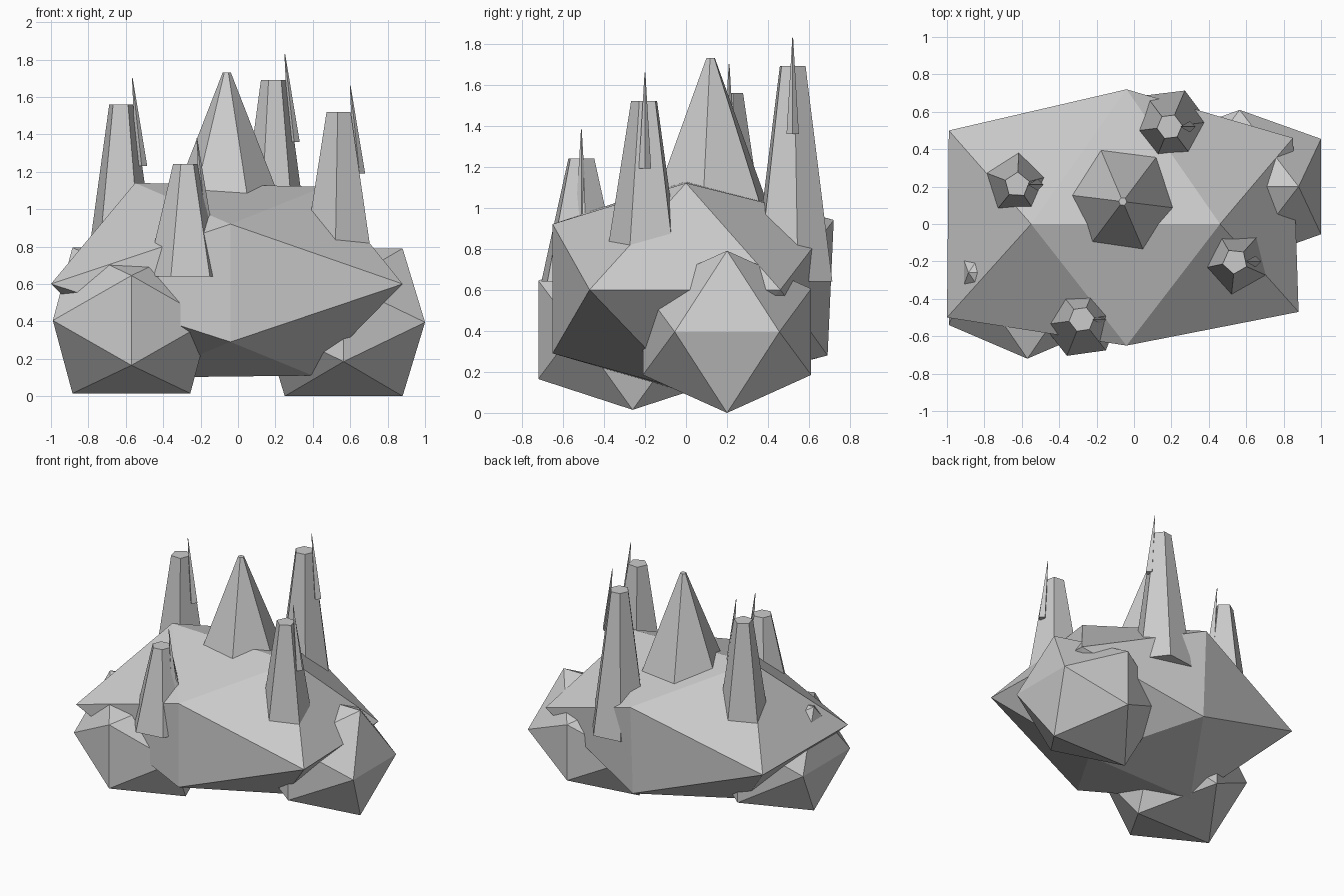
import bpy, bmesh
from math import sin, cos, radians
from mathutils import Vector

cube = bpy.data.objects.get("Cube")
if cube:
    bpy.data.objects.remove(cube, do_unlink=True)

stone = bpy.data.materials.new("grey_stone")
stone.use_nodes = True
stone.diffuse_color = (0.6, 0.6, 0.6, 1)
shader = next(n for n in stone.node_tree.nodes if n.type == 'BSDF_PRINCIPLED')
shader.inputs["Base Color"].default_value = (0.6, 0.6, 0.6, 1)
shader.inputs["Roughness"].default_value = 0.9


def add_object(name, bm):
    bmesh.ops.recalc_face_normals(bm, faces=bm.faces)
    mesh = bpy.data.meshes.new(name)
    bm.to_mesh(mesh)
    bm.free()
    mesh.materials.append(stone)
    obj = bpy.data.objects.new(name, mesh)
    bpy.context.collection.objects.link(obj)


def rock(name, points):
    """Faceted boulder wrapped around its corner points."""
    bm = bmesh.new()
    for p in points:
        bm.verts.new(p)
    bmesh.ops.convex_hull(bm, input=bm.verts)
    add_object(name, bm)


def twelve_corners(centre, edge, side, end):
    """Corners of a stretched twenty-sided boulder with a ridge along x."""
    c = Vector(centre)
    pts = []
    for i in (-1, 1):
        for j in (-1, 1):
            pts.append(c + Vector((i * edge[0], 0, j * edge[1])))
            pts.append(c + Vector((0, i * side[0], j * side[1])))
            pts.append(c + Vector((i * end[0], j * end[1], 0)))
    return pts


def spire(name, bottom, top, r_bottom, r_top, sides, phase):
    """Tapered flat-sided column between two points."""
    bm = bmesh.new()
    rings = []
    for centre, r in ((bottom, r_bottom), (top, r_top)):
        ring = []
        for k in range(sides):
            a = radians(phase + 360 * k / sides)
            ring.append(bm.verts.new((centre[0] + r * cos(a), centre[1] + r * sin(a), centre[2])))
        rings.append(ring)
    low, high = rings
    bm.faces.new(low[::-1])
    bm.faces.new(high)
    for k in range(sides):
        n = (k + 1) % sides
        bm.faces.new((low[k], low[n], high[n], high[k]))
    add_object(name, bm)


# Main body
rock("main_rock", [
    (-0.55, 0, 1.14), (0.46, 0, 1.12), (-0.5, 0, 0.1), (0.4, 0, 0.11),
    (-0.04, -0.65, 0.92), (-0.04, -0.65, 0.29),
    (-0.04, 0.72, 0.94), (-0.04, 0.69, 0.28),
    (-1, -0.5, 0.6), (-0.99, 0.5, 0.6), (0.88, -0.47, 0.6), (0.85, 0.46, 0.6)])

# Side boulders
rock("left_boulder", twelve_corners((0.565, 0.2, 0.395), (0.315, 0.395), (0.41, 0.21), (0.435, 0.255)))
rock("right_boulder", twelve_corners((-0.57, -0.26, 0.405), (0.315, 0.39), (0.46, 0.24), (0.42, 0.28)))

# Central peak
spire("central_peak", (-0.06, 0.12, 0.92), (-0.06, 0.12, 1.73), 0.34, 0.022, 6, -7)

# Outer spires, each with a thin splinter on its +x side
spires = [
    ("front", -0.28, -0.51, 0.64, 1.24, 0.21, 6, 8),
    ("left", 0.54, -0.2, 0.75, 1.52, 0.19, 5, -24),
    ("right", -0.625, 0.21, 0.8, 1.56, 0.18, 5, 15),
    ("back", 0.19, 0.52, 0.64, 1.69, 0.21, 6, 7),
]
for name, x, y, low, high, r, sides, phase in spires:
    spire(name + "_spire", (x, y, low), (x, y, high), r, 0.068, sides, phase)
    spire(name + "_splinter", (x + 0.11, y, high - 0.33), (x + 0.06, y, high + 0.14), 0.03, 0.002, 4, 0)
